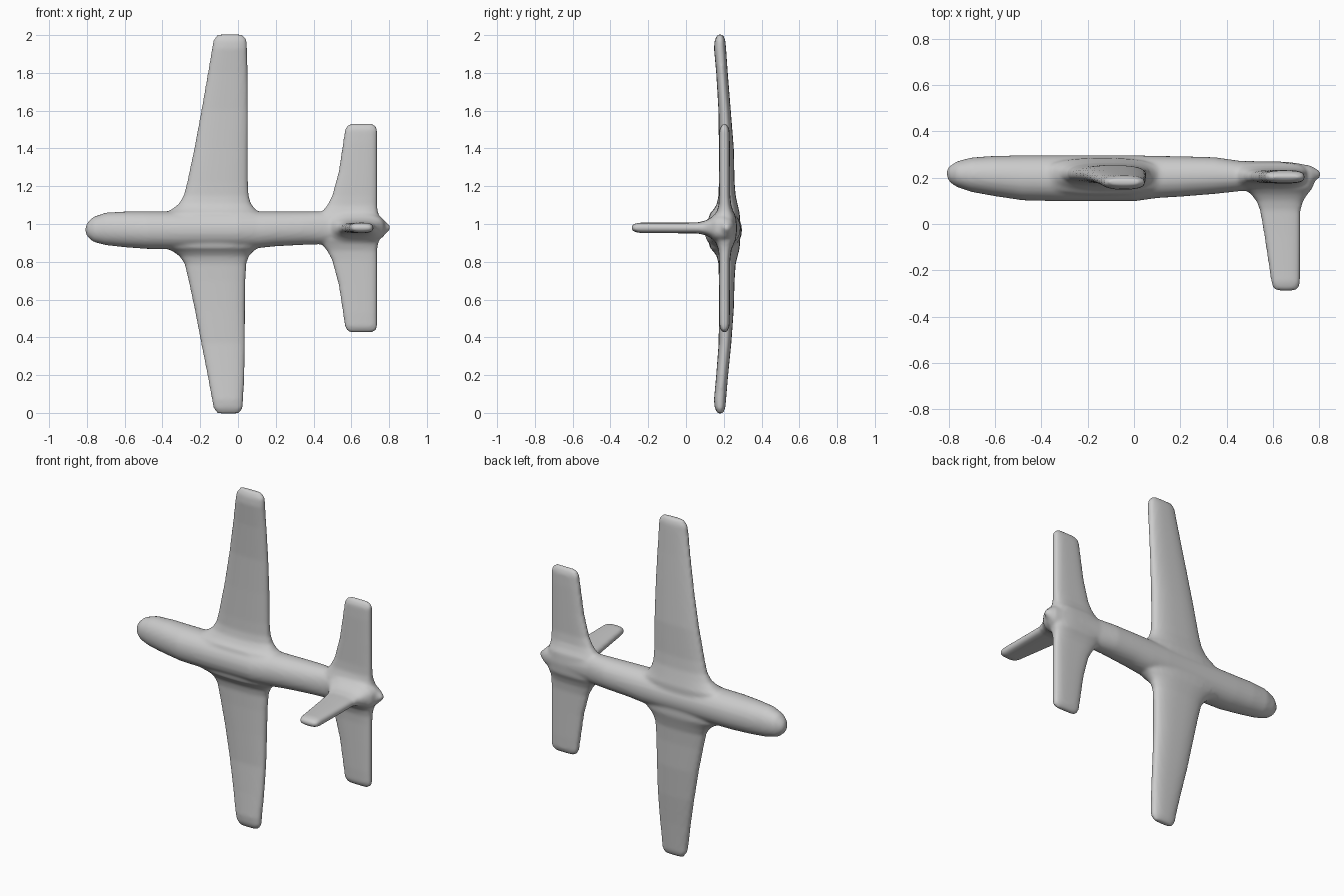
import bpy, bmesh
from math import cos, sin, tau, copysign

bm = bmesh.new()


def loft(order, power, sections, n=40):
    """Skin rounded sections (t, a_min, a_max, b_min, b_max); order maps x,y,z to t,a,b."""
    rings = []
    for t, a0, a1, b0, b1 in sections:
        ring = []
        for i in range(n):
            c, s = cos(tau * i / n), sin(tau * i / n)
            c, s = (copysign(abs(v) ** (2 / power), v) for v in (c, s))
            p = {'t': t,
                 'a': (a0 + a1) / 2 + c * (a1 - a0) / 2,
                 'b': (b0 + b1) / 2 + s * (b1 - b0) / 2}
            ring.append(bm.verts.new([p[k] for k in order]))
        rings.append(ring)
    for r, q in zip(rings, rings[1:]):
        for i in range(n):
            j = (i + 1) % n
            bm.faces.new((r[i], r[j], q[j], q[i]))
    bm.faces.new(rings[0])
    bm.faces.new(rings[-1])


# Fuselage: t = x, a = y, b = z
loft('tab', 2.1, [
    (-.808, .205, .235, .955, .985), (-.795, .18, .25, .93, 1.01),
    (-.765, .16, .27, .905, 1.038), (-.70, .138, .287, .888, 1.06),
    (-.60, .12, .294, .877, 1.066), (-.48, .102, .296, .868, 1.067),
    (-.30, .098, .296, .866, 1.067), (0, .098, .296, .868, 1.067),
    (.10, .112, .294, .872, 1.066), (.20, .118, .292, .882, 1.066),
    (.35, .130, .288, .890, 1.066), (.46, .142, .272, .893, 1.066),
    (.60, .148, .270, .895, 1.064), (.70, .155, .263, .905, 1.055),
    (.76, .175, .252, .928, 1.030), (.792, .193, .236, .957, 1.003),
    (.806, .205, .225, .972, .990)])

# Wings: t = z, a = x, b = y; root sections flare into the fuselage
upper_wing = [
    (1.0, -.42, .15, .12, .285), (1.055, -.40, .13, .125, .285),
    (1.075, -.355, .095, .145, .28), (1.105, -.315, .070, .163, .273),
    (1.15, -.288, .057, .172, .263), (1.22, -.270, .053, .174, .257),
    (1.40, -.232, .053, .174, .253), (1.60, -.195, .053, .172, .237),
    (1.80, -.160, .051, .160, .221), (1.93, -.138, .049, .148, .212),
    (1.975, -.130, .047, .152, .208), (2.003, -.11, .025, .168, .195)]
lower_wing = [
    (.95, -.42, .13, .12, .285), (.875, -.39, .11, .125, .285),
    (.855, -.345, .080, .145, .28), (.83, -.310, .058, .163, .273),
    (.79, -.283, .044, .172, .263), (.70, -.262, .040, .174, .257),
    (.55, -.230, .038, .174, .253), (.37, -.196, .038, .173, .240),
    (.20, -.162, .034, .160, .223), (.07, -.138, .028, .148, .212),
    (.025, -.130, .025, .152, .208), (-.003, -.11, .008, .168, .195)]
for wing in (upper_wing, lower_wing):
    loft('abt', 2.5, wing)

# Tailplane: half sections (distance from centre, x, y) mirrored about the tail axis
half = [
    (.0, .42, .755, .145, .27), (.06, .43, .748, .15, .265),
    (.09, .448, .740, .163, .250), (.12, .472, .737, .172, .240),
    (.17, .498, .737, .175, .234), (.30, .533, .737, .175, .233),
    (.45, .556, .737, .175, .232), (.52, .566, .737, .177, .230),
    (.54, .575, .730, .185, .222), (.552, .595, .712, .195, .212)]
for side in (1, -1):
    loft('abt', 3, [(.978 + side * s[0],) + s[1:] for s in half])

# Fin, pointing toward -y: t = y, a = x, b = z
loft('atb', 2.8, [
    (.20, .46, .785, .90, 1.06), (.155, .475, .770, .905, 1.055),
    (.13, .503, .750, .928, 1.032), (.10, .528, .730, .942, 1.017),
    (.06, .543, .719, .950, 1.008), (-.05, .562, .719, .951, 1.007),
    (-.17, .580, .718, .952, 1.007), (-.25, .592, .717, .953, 1.007),
    (-.277, .60, .711, .960, 1.000), (-.289, .62, .692, .971, .989)])

# One blended skin over all the parts
bmesh.ops.recalc_face_normals(bm, faces=bm.faces)
mesh = bpy.data.meshes.new('airplane_body')
bm.to_mesh(mesh)
bm.free()
plane = bpy.data.objects.new('airplane_body', mesh)
bpy.context.collection.objects.link(plane)

remesh = plane.modifiers.new('blend', 'REMESH')
remesh.mode = 'VOXEL'
remesh.voxel_size = .01
remesh.use_smooth_shade = True
smooth = plane.modifiers.new('soften', 'SMOOTH')
smooth.factor = .5
smooth.iterations = 5
